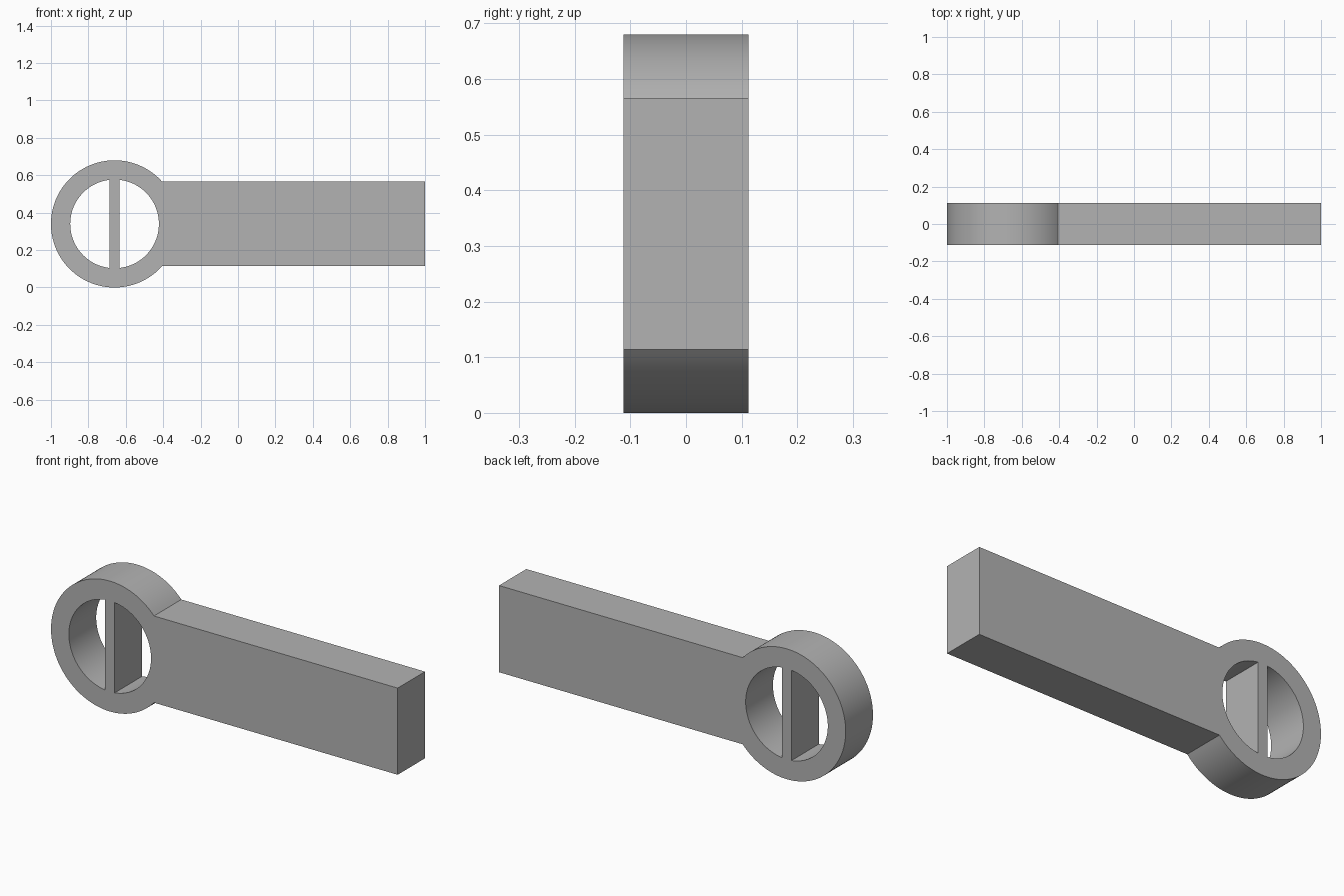
import bpy
import bmesh
from math import acos, asin, cos, sin, pi, radians

if "Cube" in bpy.data.objects:
    bpy.data.objects.remove(bpy.data.objects["Cube"], do_unlink=True)

RING_X, RING_Z = -0.66, 0.34
OUTER, INNER = 0.34, 0.237
BAR_HALF = 0.0275
HANDLE_HALF = 0.226
HALF_DEPTH = 0.1125

grey = bpy.data.materials.new("plain_grey")
grey.use_nodes = True
colour = (0.45, 0.45, 0.45, 1)
grey.diffuse_color = colour
grey.node_tree.nodes["Principled BSDF"].inputs["Base Color"].default_value = colour


def arc(radius, start, end, steps):
    """Points on a circle around the ring centre."""
    angles = [start + (end - start) * i / steps for i in range(steps + 1)]
    return [(RING_X + radius * cos(a), RING_Z + radius * sin(a)) for a in angles]


# Outer outline: ring running into the straight handle
join = asin(HANDLE_HALF / OUTER)
outline = arc(OUTER, join, 2 * pi - join, 96)
outline += [(1, RING_Z - HANDLE_HALF), (1, RING_Z + HANDLE_HALF)]

# Two half-round openings, leaving the upright bar between them
reach = acos(BAR_HALF / INNER)
openings = [arc(INNER, mid - reach, mid + reach, 48) for mid in (0, pi)]

# Fill the profile and extrude it through the depth
bm = bmesh.new()
edges = []
for loop in [outline] + openings:
    verts = [bm.verts.new((x, -HALF_DEPTH, z)) for x, z in loop]
    edges += [bm.edges.new((v, verts[i - 1])) for i, v in enumerate(verts)]
bmesh.ops.triangle_fill(bm, edges=edges, use_beauty=True)
extruded = bmesh.ops.extrude_face_region(bm, geom=bm.faces[:], use_keep_orig=True)
back = [g for g in extruded["geom"] if isinstance(g, bmesh.types.BMVert)]
bmesh.ops.translate(bm, verts=back, vec=(0, 2 * HALF_DEPTH, 0))
bmesh.ops.recalc_face_normals(bm, faces=bm.faces[:])

mesh = bpy.data.meshes.new("ring_handle")
bm.to_mesh(mesh)
bm.free()
mesh.materials.append(grey)
body = bpy.data.objects.new("ring_handle", mesh)
bpy.context.collection.objects.link(body)

# Smooth curved walls, crisp edges
bpy.ops.object.select_all(action="DESELECT")
body.select_set(True)
bpy.context.view_layer.objects.active = body
bpy.ops.object.shade_smooth_by_angle(angle=radians(30))
